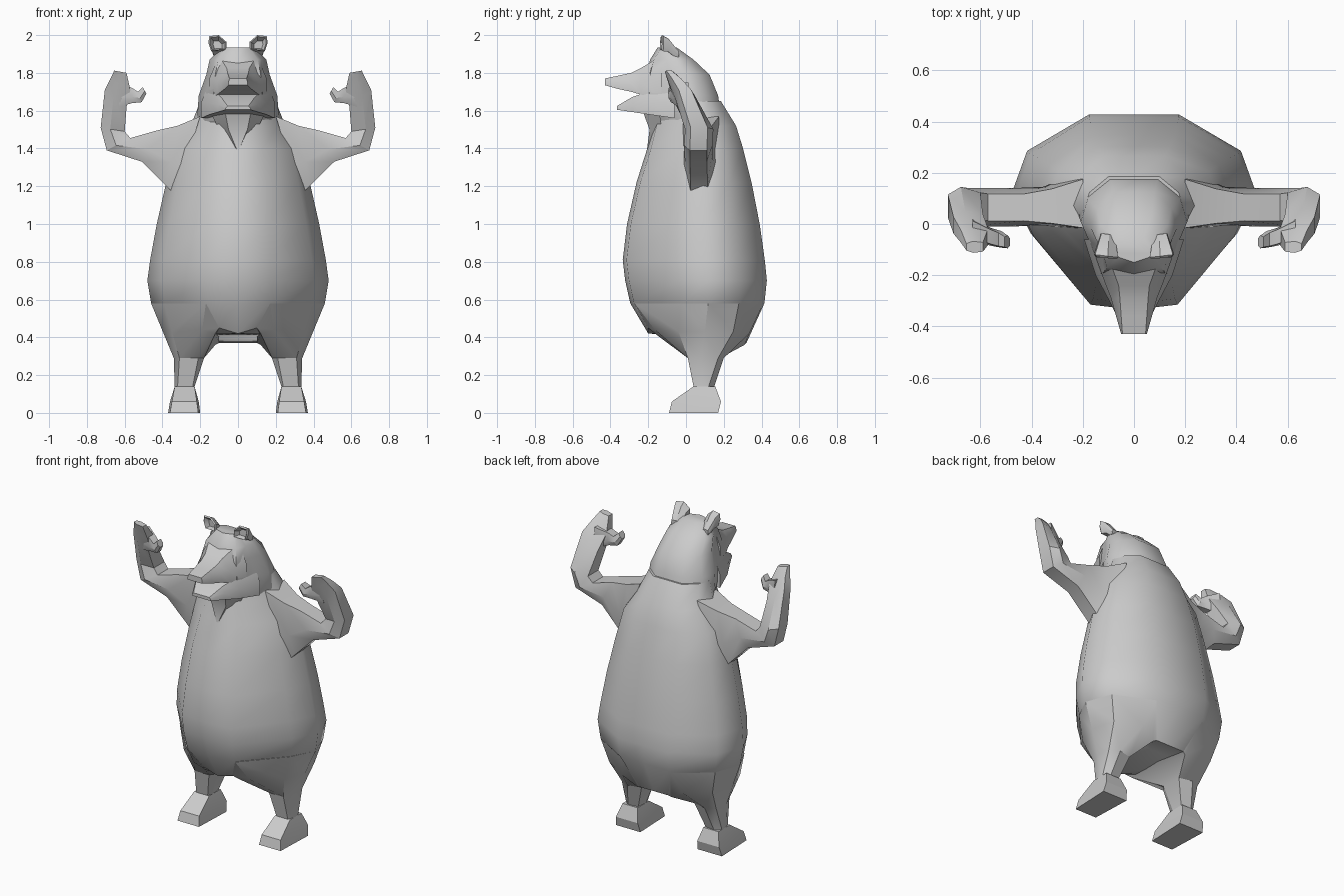
import bpy, bmesh, math


def loft(name, rings, mirror=False, angle=30):
    """Skin a list of equal-length closed rings and cap both ends."""
    bm = bmesh.new()
    loops = [[bm.verts.new(p) for p in r] for r in rings]
    n = len(loops[0])
    for a, b in zip(loops, loops[1:]):
        for i in range(n):
            j = (i + 1) % n
            bm.faces.new((a[i], a[j], b[j], b[i]))
    bm.faces.new(loops[0])
    bm.faces.new(loops[-1])
    bmesh.ops.recalc_face_normals(bm, faces=bm.faces)
    for f in bm.faces:
        f.smooth = True
    for e in bm.edges:
        e.smooth = e.calc_face_angle(0) < math.radians(angle)
    me = bpy.data.meshes.new(name)
    bm.to_mesh(me)
    bm.free()
    ob = bpy.data.objects.new(name, me)
    bpy.context.collection.objects.link(ob)
    if mirror:
        m = ob.modifiers.new("mirror", 'MIRROR')
        m.use_mirror_merge = False
    return ob


def whole(half):
    """Complete a half ring whose ends lie on x = 0."""
    return half + [(-x, y, z) for x, y, z in half[-2:0:-1]]


def trunk_ring(z, w, f, b, fx, bx):
    """Body section: half width, front y, back y, half widths of front and back flats."""
    s = b - f
    return whole([(0, f, z), (fx, f + 0.02, z), (w * 0.84, f + s * 0.38, z), (w, f + s * 0.58, z),
                  (w * 0.87, f + s * 0.81, z), (bx, b, z), (0, b, z)])


def at(z, pts):
    return [(x, y, z) for x, y in pts]


def foot_ring(x0, x1, y0, y1, z, t=0):
    """Foot section, narrower by t at the toes."""
    return at(z, [(x0 + t, y0), (x1 - t, y0), (x1, y1), (x0, y1)])


# Torso
pelvis = whole([(0, -.2, .42), (.1, -.2, .45), (.25, -.03, .42), (.30, .10, .42),
                (.25, .18, .40), (.1, .32, .37), (0, .32, .37)])
loft("torso", [pelvis] + [trunk_ring(*r) for r in (
    (.58, .46, -.295, .415, .16, .17), (.70, .48, -.322, .428, .17, .175),
    (.81, .465, -.335, .417, .17, .175), (1.0, .43, -.312, .39, .16, .17),
    (1.22, .38, -.262, .347, .15, .16), (1.40, .335, -.205, .302, .13, .14),
    (1.52, .25, -.175, .265, .10, .12), (1.65, .20, -.14, .185, .08, .10))], angle=50)

# Head and snout
loft("head", [trunk_ring(*r) for r in (
    (1.50, .205, -.165, .20, .08, .10), (1.58, .215, -.19, .185, .10, .10),
    (1.68, .208, -.215, .17, .13, .09), (1.79, .168, -.21, .125, .12, .08),
    (1.87, .15, -.19, .04, .105, .07), (1.935, .085, -.15, -.05, .06, .04))], angle=50)


def snout_ring(y, w, lo, hi, top):
    return [(-w, y, lo), (w, y, lo), (w, y, (lo + hi) / 2), (top, y, hi), (-top, y, hi),
            (-w, y, (lo + hi) / 2)]


loft("muzzle", [snout_ring(*r) for r in (
    (-.13, .15, 1.66, 1.89, .10), (-.24, .11, 1.685, 1.825, .06), (-.29, .09, 1.70, 1.80, .055),
    (-.36, .07, 1.715, 1.785, .05), (-.43, .05, 1.735, 1.77, .045))], angle=45)
loft("lower_jaw", [snout_ring(*r) for r in (
    (-.06, .195, 1.56, 1.73, .16), (-.20, .15, 1.58, 1.70, .12), (-.285, .105, 1.593, 1.672, .09),
    (-.365, .065, 1.605, 1.625, .055))], angle=45)

# Throat fur coming to a point on the chest
loft("throat_fur", [
    [(-.15, -.14, 1.6), (-.07, -.23, 1.6), (.07, -.23, 1.6), (.15, -.14, 1.6)],
    [(-.10, -.13, 1.5), (-.05, -.193, 1.5), (.05, -.193, 1.5), (.10, -.13, 1.5)],
    [(-.01, -.13, 1.39), (-.005, -.207, 1.39), (.005, -.207, 1.39), (.01, -.13, 1.39)]])


# Cupped ears, flaring outwards at the top
def ear_ring(y, cx, cz, s):
    shape = ((-.045, -.03), (.035, -.035), (.05, .01), (.045, .045), (-.005, .05), (-.045, .015))
    return [(cx + s * x, y + .12 * s * x, cz + s * z) for x, z in shape]


loft("ear", [ear_ring(-.04, .10, 1.885, .6), ear_ring(-.095, .105, 1.94, .85),
             ear_ring(-.125, .107, 1.95, 1), ear_ring(-.133, .107, 1.95, .85),
             ear_ring(-.105, .107, 1.945, .5)], mirror=True)


# Arms: each section runs from an inner point to an outer point in the xz plane
def arm_ring(x0, z0, x1, z1, y, w, k=.4):
    return [(x0 + (x1 - x0) * t, y + s * w, z0 + (z1 - z0) * t)
            for t, s in ((0, -k), (.6, -.5), (1, -.3), (1, .3), (.6, .5), (0, k))]


loft("arm", [arm_ring(*r) for r in (
    (.20, 1.57, .33, 1.15, .08, .19, .5), (.32, 1.52, .38, 1.20, .07, .15, .45),
    (.43, 1.495, .51, 1.33, .065, .15, .35), (.57, 1.455, .695, 1.39, .065, .15, .35),
    (.60, 1.49, .727, 1.51, .07, .15, .35), (.59, 1.62, .705, 1.71, -.005, .11),
    (.57, 1.71, .675, 1.77, -.05, .08), (.59, 1.80, .655, 1.812, -.09, .045))], mirror=True)
loft("thumb", [arm_ring(*r) for r in (
    (.63, 1.75, .63, 1.62, -.02, .08), (.56, 1.72, .56, 1.64, -.05, .07),
    (.53, 1.70, .51, 1.645, -.06, .065), (.505, 1.725, .485, 1.69, -.07, .05))], mirror=True)

# Legs and feet
loft("leg", [
    [(.1, -.2, .45), (.17, -.272, .58), (.39, -.025, .58), (.46, .117, .58),
     (.40, .28, .58), (.17, .405, .57), (.1, .32, .37)],
    [(.12, -.165, .42), (.19, -.165, .44), (.35, -.04, .43), (.398, .10, .43),
     (.36, .25, .43), (.21, .335, .42), (.12, .31, .36)],
    at(.29, [(.18, .05), (.21, .01), (.31, .01), (.34, .08), (.33, .17), (.27, .20), (.185, .18)]),
    at(.14, [(.23, .07), (.24, .04), (.32, .04), (.335, .08), (.335, .12), (.30, .15), (.235, .14)]),
], mirror=True)
loft("foot", [foot_ring(.20, .37, -.09, .17, 0, .01), foot_ring(.208, .36, -.075, .185, .06, .01),
              foot_ring(.23, .335, .04, .155, .14)], mirror=True)
